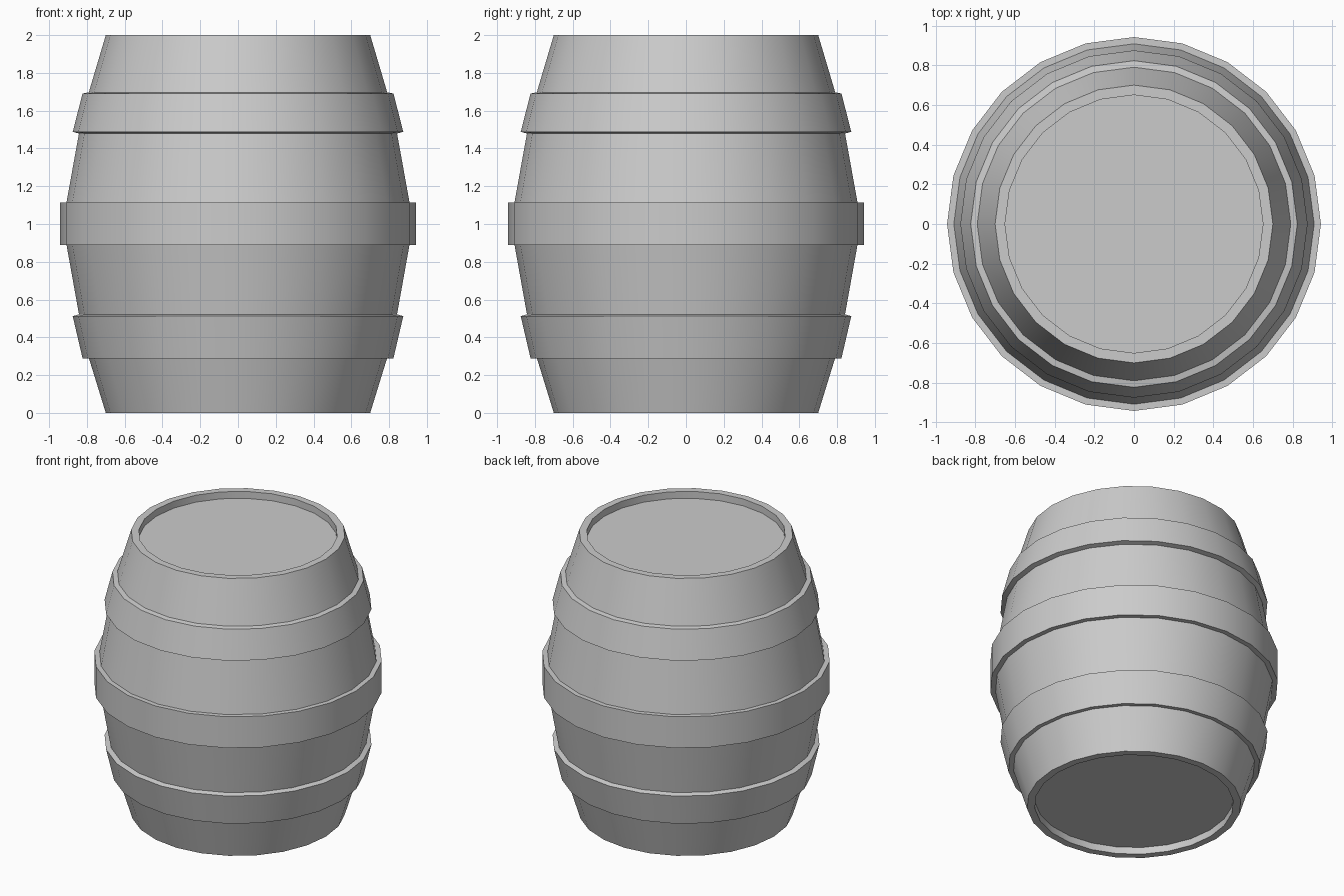
import bpy, bmesh, math

if "Cube" in bpy.data.objects:
    bpy.data.objects.remove(bpy.data.objects["Cube"])

SIDES = 24


def lathe(name, profile):
    """Revolve (radius, z) points about z; radius 0 ends become a flat cap."""
    bm = bmesh.new()
    rings = []
    for r, z in profile:
        rings.append([bm.verts.new((r * math.cos(2 * math.pi * i / SIDES),
                                    r * math.sin(2 * math.pi * i / SIDES), z))
                      for i in range(SIDES)])
    for a, b in zip(rings, rings[1:]):
        for i in range(SIDES):
            j = (i + 1) % SIDES
            bm.faces.new((a[i], a[j], b[j], b[i]))
    # recessed heads at both ends
    bm.faces.new(rings[0][::-1])
    bm.faces.new(rings[-1])
    bmesh.ops.recalc_face_normals(bm, faces=bm.faces)
    mesh = bpy.data.meshes.new(name)
    bm.to_mesh(mesh)
    bm.free()
    obj = bpy.data.objects.new(name, mesh)
    bpy.context.collection.objects.link(obj)
    bpy.ops.object.select_all(action='DESELECT')
    obj.select_set(True)
    bpy.context.view_layer.objects.active = obj
    bpy.ops.object.shade_smooth_by_angle(angle=math.radians(30))
    return obj


# rims are set proud of the heads
bottom_rim = [(0.65, 0.05), (0.65, 0.0), (0.70, 0.0)]
top_rim = [(0.70, 2.0), (0.65, 2.0), (0.65, 1.95)]

# hoops raised out of the stave surface
lower_hoop = [(0.79, 0.292), (0.823, 0.289), (0.875, 0.512), (0.842, 0.522)]
middle_hoop = [(0.908, 0.89), (0.942, 0.89), (0.942, 1.115), (0.908, 1.115)]
upper_hoop = [(0.842, 1.479), (0.875, 1.488), (0.823, 1.691), (0.79, 1.697)]

lathe("barrel_body", bottom_rim + lower_hoop + middle_hoop + upper_hoop + top_rim)
